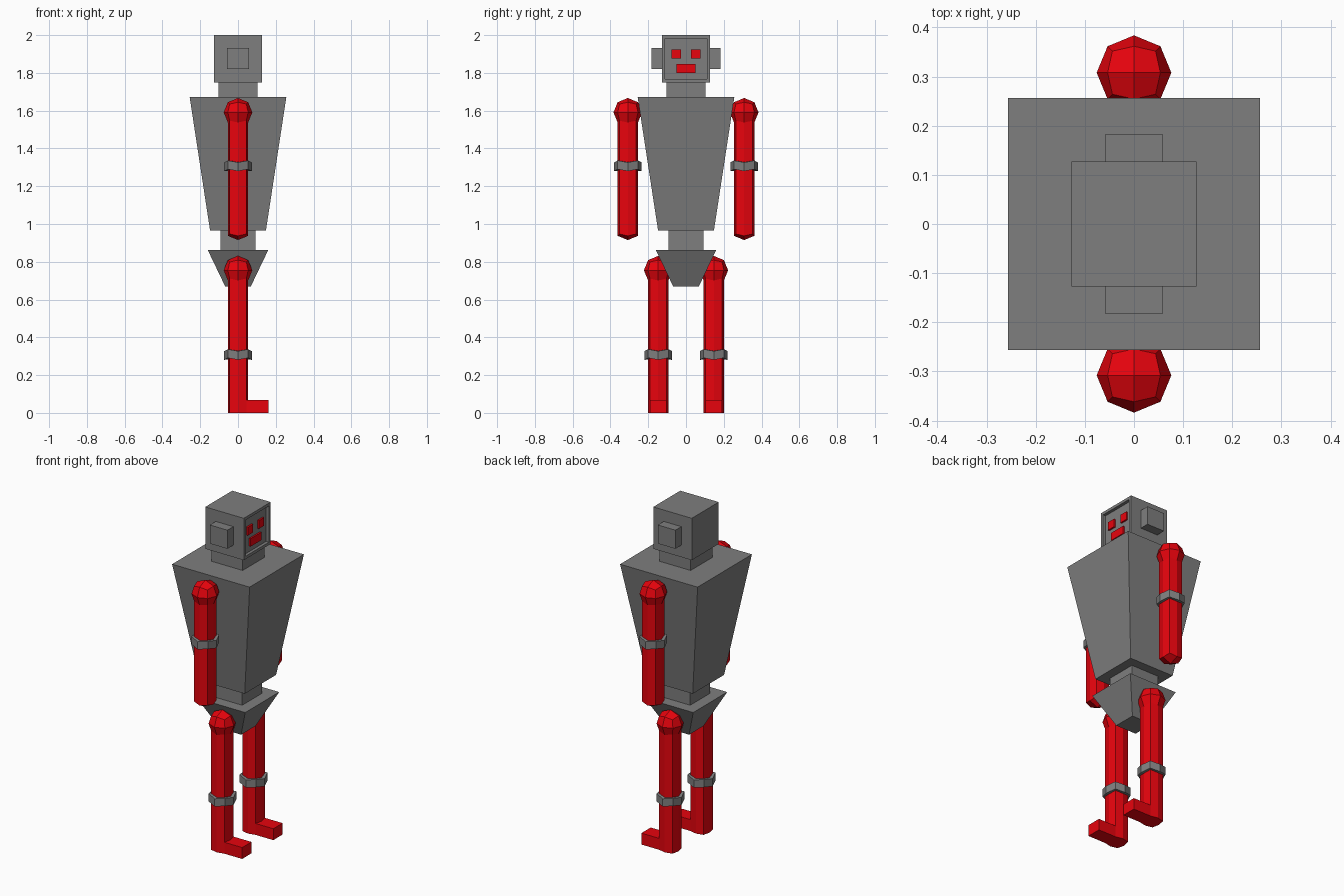
import bpy, bmesh
from mathutils import Vector, Matrix

if "Cube" in bpy.data.objects:
    bpy.data.objects.remove(bpy.data.objects["Cube"])

red = bpy.data.materials.new("red")
red.diffuse_color = (0.8, 0.001, 0.004, 1)
red.use_nodes = True
red.node_tree.nodes["Principled BSDF"].inputs["Base Color"].default_value = red.diffuse_color
grey = bpy.data.materials.new("dark_grey")
grey.diffuse_color = (0.21, 0.21, 0.21, 1)
grey.use_nodes = True
grey.node_tree.nodes["Principled BSDF"].inputs["Base Color"].default_value = grey.diffuse_color


def finish(name, bm, mat=grey):
    bmesh.ops.recalc_face_normals(bm, faces=bm.faces)
    me = bpy.data.meshes.new(name)
    bm.to_mesh(me)
    bm.free()
    me.materials.append(mat)
    ob = bpy.data.objects.new(name, me)
    bpy.context.collection.objects.link(ob)


def block(x0, x1, y0, y1, z0, z1, taper=1.0):
    """Box whose bottom face is scaled by taper."""
    bm = bmesh.new()
    bmesh.ops.create_cube(bm, size=1)
    for v in bm.verts:
        k = taper if v.co.z < 0 else 1
        v.co = Vector((((x0 + x1) / 2 + v.co.x * (x1 - x0)) * k,
                       ((y0 + y1) / 2 + v.co.y * (y1 - y0)) * k,
                       (z0 + z1) / 2 + v.co.z * (z1 - z0)))
    return bm


def square(name, half, z0, z1, bottom=None):
    finish(name, block(-half, half, -half, half, z0, z1, (bottom or half) / half))


# trunk
square("neck", 0.103, 1.673, 1.75)
square("torso", 0.256, 0.966, 1.673, 0.148)
square("waist", 0.093, 0.862, 0.966)
square("pelvis", 0.16, 0.67, 0.862, 0.068)

# head with a sunken face panel on +x
H, DEPTH = 0.127, 0.018
bm = block(-H, H, -H, H, 1.75, 2.0)
bm.normal_update()
face = max(bm.faces, key=lambda f: f.normal.x)
bmesh.ops.inset_individual(bm, faces=[face], thickness=0.024)
panel = bmesh.ops.extrude_discrete_faces(bm, faces=[face])["faces"]
bmesh.ops.translate(bm, verts=panel[0].verts, vec=(-DEPTH, 0, 0))
finish("head", bm)

# mouth
xf, xe = H - DEPTH - 0.002, 0.119
finish("mouth", block(xf, xe, -0.05, 0.05, 1.8, 1.847), red)

R = 0.076            # joint ball radius
OCT_MID = R / 2 ** 0.5


def limb(name, y, z, end, foot=False):
    """Eight-sided limb drawn down out of a ball made from a subdivided cube."""
    bm = bmesh.new()
    bmesh.ops.create_cube(bm, size=1)
    bmesh.ops.subdivide_edges(bm, edges=bm.edges[:], cuts=1, use_grid_fill=True)
    for v in bm.verts:
        v.co = v.co.normalized() * R
    bm.normal_update()
    cap = sorted(bm.faces, key=lambda f: f.calc_center_median().z)[:4]

    def pull(faces):
        ext = bmesh.ops.extrude_face_region(bm, geom=faces)["geom"]
        bmesh.ops.delete(bm, geom=faces, context='FACES_ONLY')
        return ([g for g in ext if isinstance(g, bmesh.types.BMFace)],
                [g for g in ext if isinstance(g, bmesh.types.BMVert)])

    cap, verts = pull(cap)
    if not foot:
        for v in verts:
            v.co.z += end - z + R
    else:
        # flat sole, then the foot drawn forward from the two front faces
        for v in verts:
            v.co.z = 0.068 - z
        cap, verts = pull(cap)
        for v in verts:
            v.co.z = -z
        low = [f for f in bm.faces
               if all(v.co.z < 0.07 - z for v in f.verts)
               and f.calc_center_median().z > 0.01 - z]
        front = sorted(low, key=lambda f: -f.calc_center_median().x)[:2]
        _, verts = pull(front)
        for v in verts:
            v.co.x = 0.161
    bm.transform(Matrix.Translation((0, y, z)))
    finish(name, bm, red)


def band(name, y, z):
    """Octagonal collar round an elbow or knee."""
    h, m, c = 0.023, OCT_MID * 1.36, 0.054
    ring = [(m, 0, 0), (c, c, .01), (0, m, 0), (-c, c, .01),
            (-m, 0, 0), (-c, -c, .01), (0, -m, 0), (c, -c, .01)]
    bm = bmesh.new()
    lo, hi = [[bm.verts.new((a, y + b, z - 0.005 + d + s)) for a, b, d in ring]
              for s in (-h, h)]
    mid = [bm.verts.new((0, y, z + s)) for s in (-h, h)]
    for i in range(8):
        j = (i + 1) % 8
        bm.faces.new((lo[i], lo[j], hi[j], hi[i]))
        bm.faces.new((hi[i], hi[j], mid[1]))
        bm.faces.new((lo[j], lo[i], mid[0]))
    finish(name, bm)


# paired parts
for side, s in (("right", -1), ("left", 1)):
    ys = sorted((s * 0.027, s * 0.077))
    finish(side + "_eye", block(xf, xe, *ys, 1.876, 1.925), red)
    ys = sorted((s * 0.12, s * 0.183))
    finish(side + "_ear", block(-0.058, 0.058, *ys, 1.821, 1.932))
    limb(side + "_arm", s * 0.308, 1.591, 0.915)
    band(side + "_elbow", s * 0.308, 1.308)
    limb(side + "_leg", s * 0.147, 0.755, 0, foot=True)
    band(side + "_knee", s * 0.147, 0.309)
